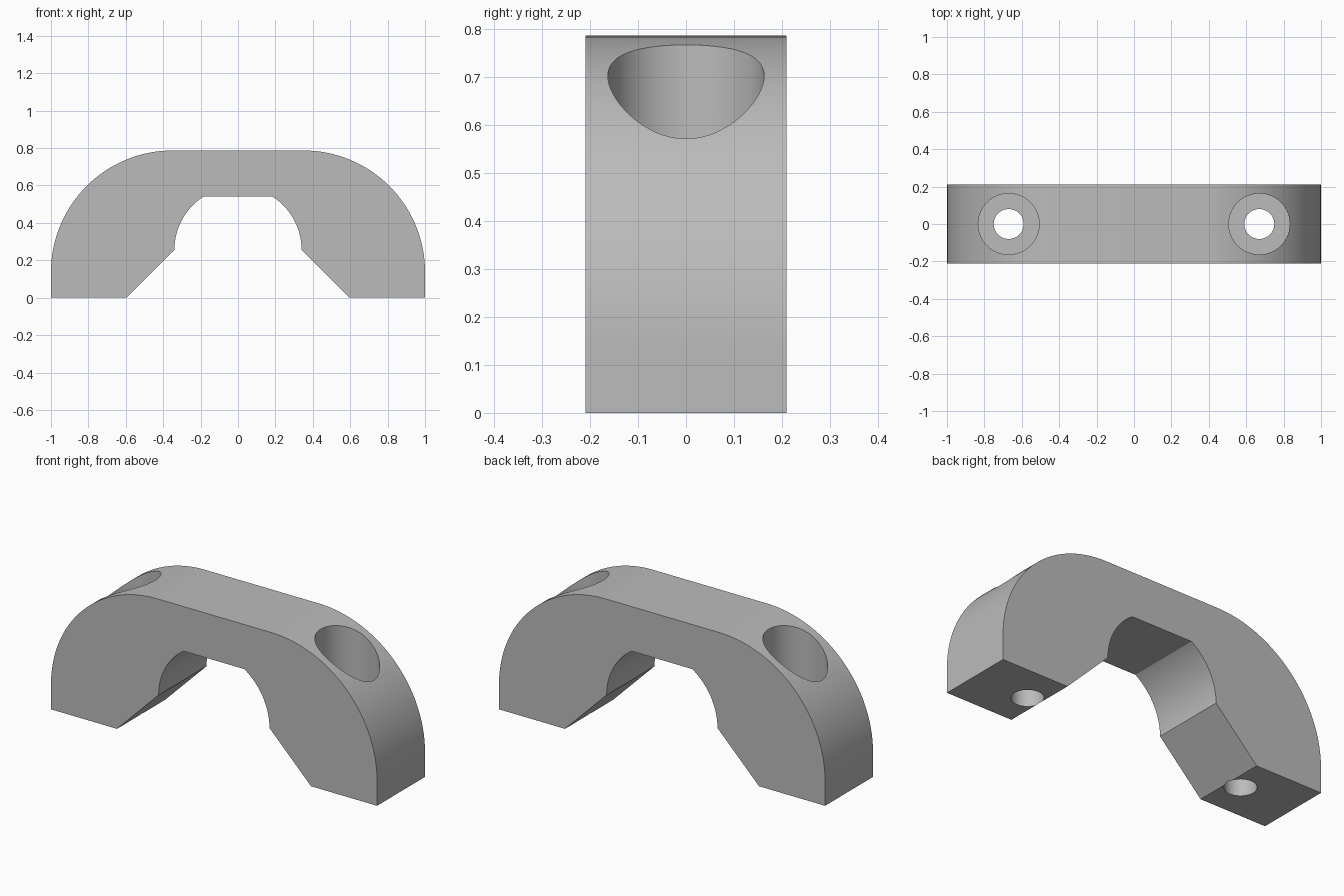
import bpy
import bmesh
from math import sin, cos, radians, asin, pi
from mathutils import Matrix

default = bpy.data.objects.get("Cube")
if default:
    bpy.data.objects.remove(default, do_unlink=True)

HALF_DEPTH = 0.21
HEIGHT = 0.787
OUTER_R = 0.65
INNER_R, INNER_Z = 0.34, 0.255
INNER_TOP = 0.54
HOLE_X, HOLE_R, BORE_R = 0.67, 0.08, 0.163
BORE_FLOOR = 0.25
STEPS = 32

grey = bpy.data.materials.new("plain grey")
grey.use_nodes = True
colour = (0.5, 0.5, 0.5, 1)
grey.diffuse_color = colour
grey.node_tree.nodes["Principled BSDF"].inputs["Base Color"].default_value = colour


def arc(cx, cz, r, start, end):
    angles = [start + (end - start) * i / STEPS for i in range(STEPS + 1)]
    return [(cx + r * cos(a), cz + r * sin(a)) for a in angles]


def make_object(name, bm):
    bmesh.ops.recalc_face_normals(bm, faces=bm.faces)
    mesh = bpy.data.meshes.new(name)
    bm.to_mesh(mesh)
    bm.free()
    mesh.materials.append(grey)
    obj = bpy.data.objects.new(name, mesh)
    bpy.context.collection.objects.link(obj)
    return obj


def cylinder(name, x, radius, bottom, top):
    bm = bmesh.new()
    place = Matrix.Translation((x, 0, (bottom + top) / 2))
    bmesh.ops.create_cone(bm, cap_ends=True, segments=64, radius1=radius,
                          radius2=radius, depth=top - bottom, matrix=place)
    obj = make_object(name, bm)
    obj.hide_render = True
    return obj


# Half outline: foot, rounded shoulder, then the arch from its crown down
shoulder = [(1, 0)] + arc(1 - OUTER_R, HEIGHT - OUTER_R, OUTER_R, 0, pi / 2)
crown_angle = asin((INNER_TOP - INNER_Z) / INNER_R)
arch = arc(0, INNER_Z, INNER_R, crown_angle, 0) + [(INNER_R + INNER_Z, 0)]


def mirrored(points):
    return [(-x, z) for x, z in reversed(points)]


outline = shoulder + mirrored(shoulder) + mirrored(arch) + arch

# Handle body, extruded front to back
bm = bmesh.new()
face = bm.faces.new([bm.verts.new((x, -HALF_DEPTH, z)) for x, z in outline])
side = bmesh.ops.extrude_face_region(bm, geom=[face])
bmesh.ops.translate(bm, vec=(0, 2 * HALF_DEPTH, 0),
                    verts=[v for v in side["geom"] if isinstance(v, bmesh.types.BMVert)])
handle = make_object("handle_body", bm)
bpy.context.view_layer.objects.active = handle
handle.select_set(True)

# Counterbored screw holes in both legs
for s in (-1, 1):
    for name, radius, bottom in (("counterbore", BORE_R, BORE_FLOOR), ("screw_hole", HOLE_R, -0.1)):
        cutter = cylinder(name + "_cutter", s * HOLE_X, radius, bottom, 1)
        cut = handle.modifiers.new(name, "BOOLEAN")
        cut.operation = "DIFFERENCE"
        cut.solver = "EXACT"
        cut.object = cutter
        bpy.ops.object.modifier_apply(modifier=cut.name)
        bpy.data.objects.remove(cutter, do_unlink=True)

bpy.ops.object.shade_smooth_by_angle(angle=radians(30))
